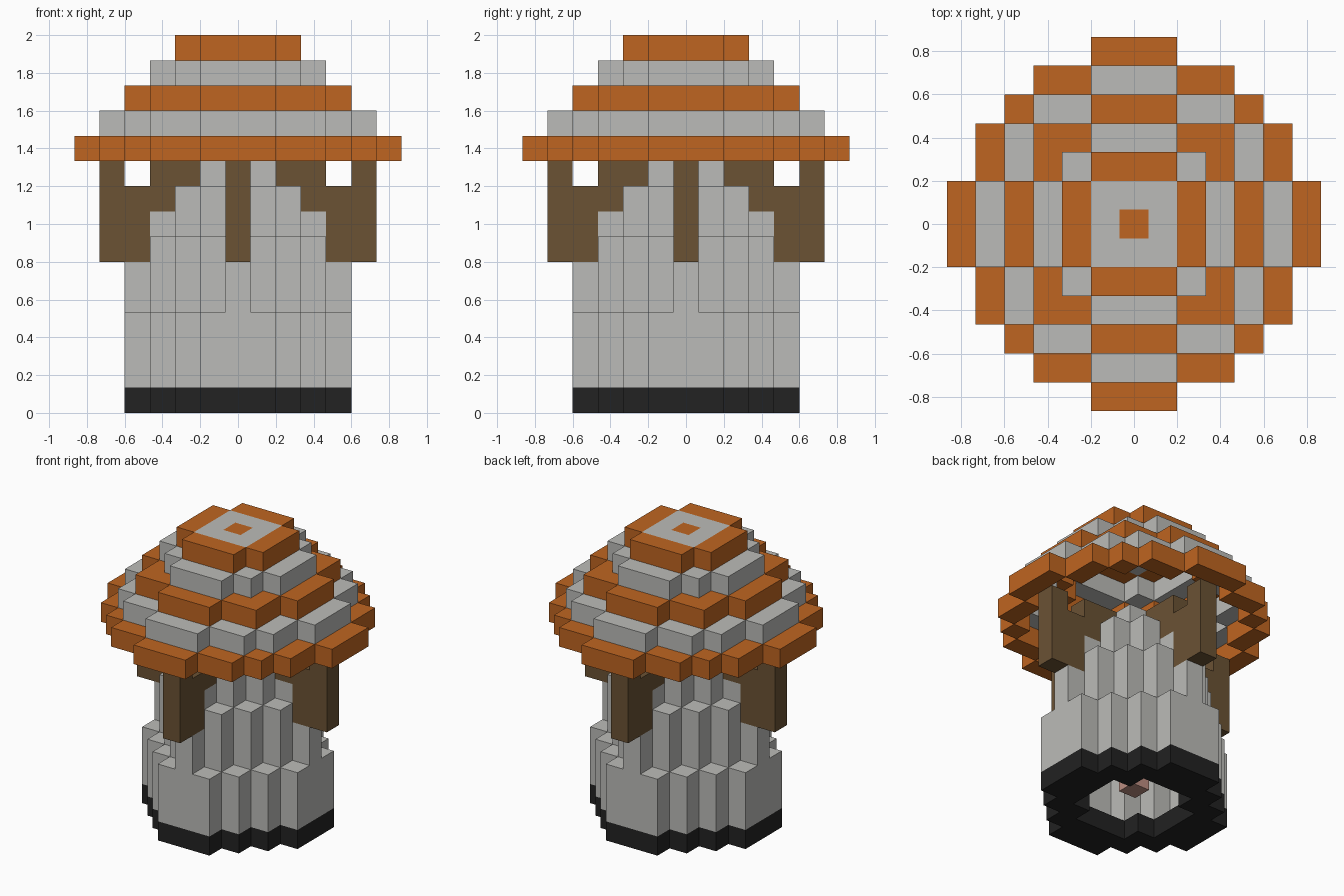
import bpy
import bmesh
from mathutils import Vector

if "Cube" in bpy.data.objects:
    bpy.data.objects.remove(bpy.data.objects["Cube"])

U = 2 / 15  # edge of one block


def make_material(name, rgb):
    mat = bpy.data.materials.new(name)
    mat.use_nodes = True
    colour = (*rgb, 1)
    mat.diffuse_color = colour
    mat.node_tree.nodes["Principled BSDF"].inputs["Base Color"].default_value = colour
    return mat


MATS = {
    "orange": make_material("roof orange", (0.52, 0.13, 0.015)),
    "grey": make_material("stone grey", (0.5, 0.5, 0.48)),
    "brown": make_material("timber brown", (0.145, 0.084, 0.034)),
    "black": make_material("footing black", (0.016, 0.016, 0.016)),
    "pink": make_material("soft pink", (0.5, 0.27, 0.22)),
}

blocks = {}  # (x, y, layer) -> (part, colour)


def put(part, colour, x, y, layers):
    for k in layers:
        blocks[x, y, k] = (part, colour)


def cells(radius):
    span = range(-radius, radius + 1)
    return [(x, y) for x in span for y in span]


# Tapering tower: octagonal rings, each taller than the one outside it
RING_TOP = {4: 3, 3: 6, 2: 8, 1: 9}
ARM_TOP = {4: 5, 3: 7, 2: 8, 1: 9}
for x, y in cells(4):
    a, b = abs(x), abs(y)
    ring = max(a, b, a + b - 1)
    if not 1 <= ring <= 4:
        continue
    tops = ARM_TOP if a * b == 0 else RING_TOP
    start = tops[ring + 1] + 1 if ring < 4 else 1
    put("tower_wall", "grey", x, y, range(min(start, tops[ring]), tops[ring] + 1))
    if ring >= 3:
        put("footing", "black", x, y, [0])

# Timber braces on the four sides
for dx, dy in ((1, 0), (-1, 0), (0, 1), (0, -1)):
    for dist, layers in ((5, range(6, 10)), (4, range(6, 9)), (3, (8, 9)), (2, (9,))):
        put("timber_brace", "brown", dx * dist, dy * dist, layers)

# Small piece inside, above the floor opening
put("inner_block", "pink", 0, 0, [1])

# Stepped roof: half width of each layer by distance from the middle row
ROOF = [
    [6, 6, 5, 5, 4, 3, 1],
    [5, 5, 4, 4, 3, 1],
    [4, 4, 3, 3, 1],
    [3, 3, 2, 1],
    [2, 2, 1],
]


def covered(level, x, y):
    return level < len(ROOF) and abs(y) < len(ROOF[level]) and abs(x) <= ROOF[level][abs(y)]


for level in range(len(ROOF)):
    for x, y in cells(6):
        if covered(level, x, y) and not covered(level + 1, x, y):
            reach = max(abs(x), abs(y))
            cap = level == len(ROOF) - 1 and reach == 1
            colour = "grey" if level % 2 or cap else "orange"
            put(f"roof_layer_{level + 1}", colour, x, y, [10 + level])

# Turn blocks into one mesh per part, keeping only the exposed sides
AXES = [Vector((1, 0, 0)), Vector((0, 1, 0)), Vector((0, 0, 1))]


def build_part(part):
    bm = bmesh.new()
    names = sorted({c for p, c in blocks.values() if p == part})
    for pos, (owner, colour) in blocks.items():
        if owner != part:
            continue
        centre = Vector((pos[0], pos[1], pos[2] + 0.5))
        for n in range(3):
            for sign in (1, -1):
                normal = AXES[n] * sign
                if tuple(int(p + d) for p, d in zip(pos, normal)) in blocks:
                    continue
                u = AXES[(n + 1) % 3] / 2
                v = AXES[(n + 2) % 3] * sign / 2
                mid = centre + normal / 2
                corners = (mid - u - v, mid + u - v, mid + u + v, mid - u + v)
                face = bm.faces.new([bm.verts.new(c * U) for c in corners])
                face.material_index = names.index(colour)
    bmesh.ops.remove_doubles(bm, verts=bm.verts, dist=0.001)
    bmesh.ops.dissolve_limit(bm, angle_limit=0.01, verts=bm.verts,
                             edges=bm.edges, delimit={"MATERIAL"})
    mesh = bpy.data.meshes.new(part)
    bm.to_mesh(mesh)
    bm.free()
    for name in names:
        mesh.materials.append(MATS[name])
    bpy.context.collection.objects.link(bpy.data.objects.new(part, mesh))


for part in sorted({p for p, c in blocks.values()}):
    build_part(part)
